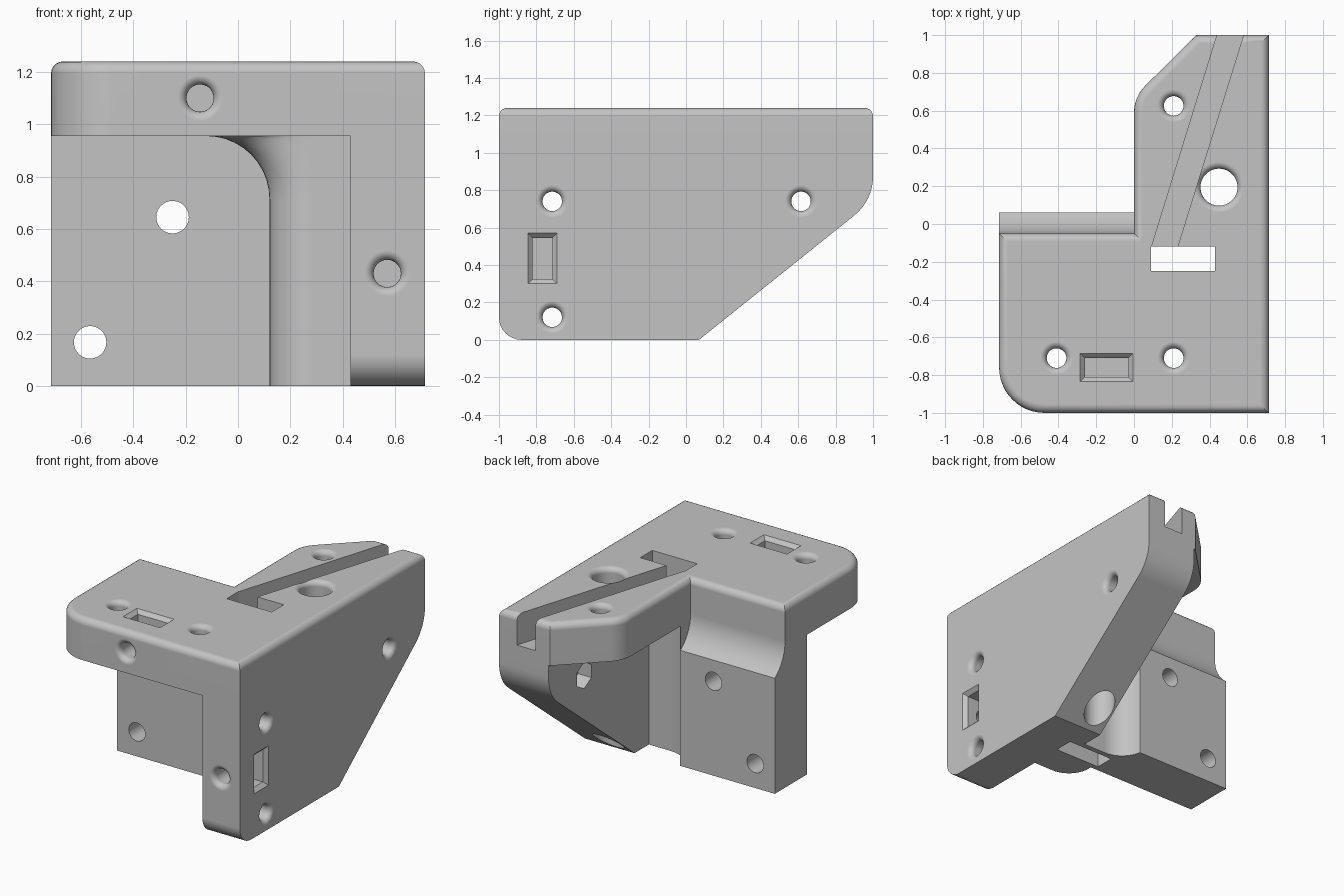
import bpy, bmesh
from math import sin, cos, pi, radians

cube = bpy.data.objects.get("Cube")
if cube:
    bpy.data.objects.remove(cube, do_unlink=True)

TOP, RIGHT, FRONT, UNDER = 1.24, 0.714, -1.0, 0.955


def place(axis, u, v, w):
    """Point (u, v) of a plane lifted by w along the named axis."""
    return {"x": (w, u, v), "y": (u, w, v), "z": (u, v, w)}[axis]


def arc(cx, cy, r, a0, a1, n=8, ry=None):
    ry = r if ry is None else ry
    angles = [radians(a0 + (a1 - a0) * i / n) for i in range(n + 1)]
    return [(cx + r * cos(a), cy + ry * sin(a)) for a in angles]


def loft(name, rings):
    """Closed solid through rings with equal point counts."""
    bm = bmesh.new()
    rows = [[bm.verts.new(p) for p in ring] for ring in rings]
    n = len(rows[0])
    for a, b in zip(rows, rows[1:]):
        for i in range(n):
            j = (i + 1) % n
            bm.faces.new((a[i], a[j], b[j], b[i]))
    bm.faces.new(rows[0])
    bm.faces.new(rows[-1])
    bmesh.ops.recalc_face_normals(bm, faces=bm.faces)
    mesh = bpy.data.meshes.new(name)
    bm.to_mesh(mesh)
    bm.free()
    obj = bpy.data.objects.new(name, mesh)
    bpy.context.scene.collection.objects.link(obj)
    return obj


def prism(name, axis, pts, lo, hi):
    return loft(name, [[place(axis, u, v, w) for u, v in pts] for w in (lo, hi)])


def box(name, axis, u0, u1, v0, v1, lo, hi):
    return prism(name, axis, [(u0, v0), (u1, v0), (u1, v1), (u0, v1)], lo, hi)


def combine(body, other, operation):
    """Boolean the other solid into the body and discard it."""
    other.hide_render = True
    mod = body.modifiers.new("combine", "BOOLEAN")
    mod.operation, mod.solver, mod.object = operation, "EXACT", other
    bpy.context.view_layer.objects.active = body
    bpy.ops.object.modifier_apply(modifier=mod.name)
    bpy.data.objects.remove(other, do_unlink=True)


def hole(axis, u, v, face, inward, depth, r=0.052, flare=0.035):
    """Round bore whose mouth is rounded over by the flare radius."""
    steps = [(-0.03, r + flare)]
    if flare:
        for i in range(6):
            t = i / 5 * pi / 2
            steps.append((flare * (1 - cos(t)), r + flare * (1 - sin(t))))
    steps.append((depth, r))
    return loft("bore", [[place(axis, p, q, face + inward * d)
                          for p, q in arc(u, v, rad, 0, 352.5, 47)]
                         for d, rad in steps])


def pocket(axis, u0, u1, v0, v1, face, inward, depth, lip=0.025):
    """Rectangular nut pocket with a chamfered mouth."""
    rings = []
    for d, g in ((-0.03, lip), (0, lip), (lip, 0), (depth, 0)):
        pts = [(u0 - g, v0 - g), (u1 + g, v0 - g), (u1 + g, v1 + g), (u0 - g, v1 + g)]
        rings.append([place(axis, u, v, face + inward * d) for u, v in pts])
    return loft("nut_pocket", rings)


# Top plate with a long arm and a rounded upper rim
outline = (arc(-0.474, -0.76, 0.24, 180, 270, 12)
           + [(RIGHT, FRONT), (RIGHT, 1), (0.33, 1)]
           + arc(0.2, 0.59, 0.2, 135, 180, 6)
           + [(0, -0.05), (-RIGHT, -0.05)])
body = prism("corner_bracket", "z", outline, UNDER, TOP)
bm = bmesh.new()
bm.from_mesh(body.data)
rim = [e for e in bm.edges if all(v.co.z > TOP - 0.001 for v in e.verts)]
bmesh.ops.bevel(bm, geom=rim, offset=0.045, segments=5, profile=0.5, affect="EDGES")
bm.to_mesh(body.data)
bm.free()

# Side plate, thicker along the arm behind the back wall
slope = [(0.07, 0)] + arc(0.733, 0.873, 0.267, -51.3, 0, 8) + [(1, 1)]
side = prism("side_plate", "x",
             arc(-0.88, 0.12, 0.12, 180, 270, 8) + slope + [(FRONT, 1)], 0.43, RIGHT)
arm = prism("arm_web", "x", [(-0.2, 0)] + slope + [(-0.2, 1)], 0.34, 0.5)

# Back wall with a cove under the top plate
wall = prism("back_wall", "x",
             [(-0.285, 0), (0.06, 0)] + arc(0.205, 1.0, 0.255, 235.4, 180, 8)
             + [(-0.285, 1.0)], -RIGHT, 0)

# Inner core joining wall and arm through an upright cove
core = prism("core", "z",
             [(0, -0.285), (0.5, -0.285), (0.5, -0.085)]
             + arc(0.17, 0.085, 0.17, 270, 188.5, 8) + [(0, 0.06)], 0, 1.0)

# Rounded boss around the slot, flaring out below the top plate
levels = [(0.12, 0)] + arc(-0.12, 0.715, 0.24, 0, 90, 10) + [(-0.12, 1.0)]
rings = []
for left, z in levels:
    plan = ([(left, -0.2)]
            + arc(0.28, -0.31, 0.28 - left, 180, 270, 10, ry=0.16)
            + [(0.5, -0.47), (0.5, -0.2)])
    rings.append([(x, y, z) for x, y in plan])
boss = loft("boss", rings)

for part in (side, arm, wall, core, boss):
    combine(body, part, "UNION")

# Slot and diagonal groove
cuts = [box("slot", "z", 0.09, 0.43, -0.25, -0.12, -0.1, 1.4),
        prism("groove", "z", [(0.09, -0.13), (0.228, -0.13), (0.586, 1.02), (0.446, 1.02)],
              1.03, 1.4)]

# Screw bores from the top, the side and the front
for x, y in ((-0.41, -0.71), (0.21, -0.71), (0.21, 0.625)):
    cuts.append(hole("z", x, y, TOP, -1, 0.4))
for y, z in ((-0.715, 0.74), (-0.715, 0.12), (0.615, 0.74)):
    cuts.append(hole("x", y, z, RIGHT, -1, 0.5))
for x, z in ((-0.145, 1.1), (0.57, 0.43)):
    cuts.append(hole("y", x, z, FRONT, 1, 0.45))

# Large upright bore and plain bores in the back wall
cuts.append(hole("z", 0.45, 0.195, TOP, -1, 1.4, r=0.098))
for x, z in ((-0.25, 0.645), (-0.565, 0.167)):
    cuts.append(hole("y", x, z, -0.35, 1, 0.6, r=0.062, flare=0))

# Nut pockets
cuts.append(pocket("z", -0.26, -0.03, -0.81, -0.71, TOP, -1, 0.21))
cuts.append(pocket("x", -0.82, -0.715, 0.325, 0.545, RIGHT, -1, 0.21))
cuts.append(prism("hex_pocket", "x", arc(0.615, 0.74, 0.09, 30, 330, 5), 0.25, 0.44))

for cut in cuts:
    combine(body, cut, "DIFFERENCE")

# Single grey finish
grey = bpy.data.materials.new("light grey")
grey.use_nodes = True
grey.diffuse_color = (0.55, 0.55, 0.55, 1)
grey.node_tree.nodes["Principled BSDF"].inputs["Base Color"].default_value = grey.diffuse_color
body.data.materials.clear()
body.data.materials.append(grey)

# Smooth curves, crisp edges, flat broad faces
bpy.ops.object.select_all(action="DESELECT")
body.select_set(True)
bpy.context.view_layer.objects.active = body
bpy.ops.object.shade_smooth_by_angle(angle=radians(25))
weighted = body.modifiers.new("weighted_normals", "WEIGHTED_NORMAL")
weighted.keep_sharp = True
